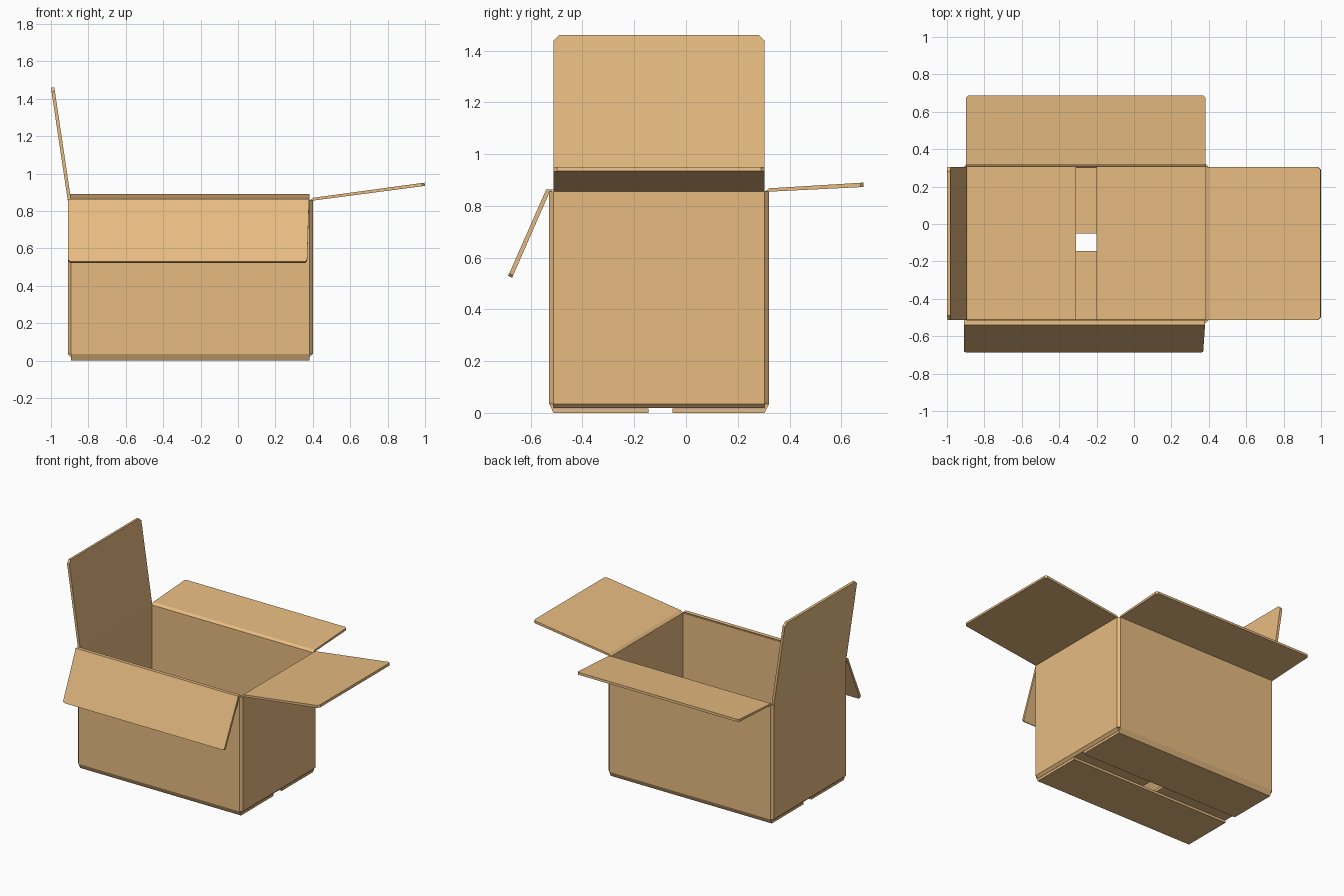
import bpy, bmesh
from mathutils import Vector

if "Cube" in bpy.data.objects:
    bpy.data.objects.remove(bpy.data.objects["Cube"])

card = bpy.data.materials.new("cardboard")
card.diffuse_color = (0.80, 0.50, 0.22, 1)
card.use_nodes = True
card.node_tree.nodes["Principled BSDF"].inputs["Base Color"].default_value = card.diffuse_color

# inside faces of the walls, sheet thickness, wall bottom and top
X0, X1, Y0, Y1 = -0.893, 0.383, -0.512, 0.304
T, ZB, ZT = 0.017, 0.035, 0.855


def finish(name, bm):
    bmesh.ops.recalc_face_normals(bm, faces=bm.faces)
    me = bpy.data.meshes.new(name)
    bm.to_mesh(me)
    bm.free()
    me.materials.append(card)
    ob = bpy.data.objects.new(name, me)
    bpy.context.collection.objects.link(ob)
    return ob


def prism(name, plan, z0, z1):
    """Extrude a plan outline from z0 to z1."""
    bm = bmesh.new()
    face = bm.faces.new([bm.verts.new((x, y, z0)) for x, y in plan])
    ext = bmesh.ops.extrude_face_region(bm, geom=[face])
    top = [v for v in ext["geom"] if isinstance(v, bmesh.types.BMVert)]
    bmesh.ops.translate(bm, verts=top, vec=(0, 0, z1 - z0))
    finish(name, bm)


def sheet(name, axis, stations):
    """Loft a folded sheet; each station is (inner pt, outer pt, start, end).
    Points are (distance, z); start/end run along the given hinge axis."""
    bm = bmesh.new()
    rings = []
    for pin, pout, s, e in stations:
        ring = []
        for p, w in ((pin, s), (pin, e), (pout, e), (pout, s)):
            co = (w, p[0], p[1]) if axis == 'X' else (p[0], w, p[1])
            ring.append(bm.verts.new(co))
        rings.append(ring)
    for a, b in zip(rings, rings[1:]):
        for i in range(4):
            j = (i + 1) % 4
            bm.faces.new((a[i], a[j], b[j], b[i]))
    bm.faces.new(rings[0])
    bm.faces.new(rings[-1])
    finish(name, bm)


def top_flap(name, axis, root, knee, tip, span, tip_span, clip):
    """Open flap: hinge on the wall top, a crease, then clipped tip corners."""
    rin, rout = map(Vector, root)
    tin, tout = map(Vector, tip)
    kin = Vector(knee)
    f = 1 - clip / (tout - rout).length
    s, e = span
    ts, te = tip_span
    sheet(name, axis, [
        (rin, rout, s, e),
        (kin, rout.lerp(tout, 0.02), s, e),
        (kin.lerp(tin, f), rout.lerp(tout, f), ts, te),
        (tin, tout, ts + clip, te - clip)])


# four walls
for name, xa, xb, ya, yb in (
        ("front_wall", X0, X1, Y0 - T, Y0), ("back_wall", X0, X1, Y1, Y1 + T),
        ("left_wall", X0 - T, X0, Y0, Y1), ("right_wall", X1, X1 + T, Y0, Y1)):
    prism(name, [(xa, ya), (xb, ya), (xb, yb), (xa, yb)], ZB, ZT)

# chamfered corner folds
for xn, x, sx in (("left", X0, -1), ("right", X1, 1)):
    for yn, y, sy in (("front", Y0, -1), ("back", Y1, 1)):
        prism(f"{yn}_{xn}_corner",
              [(x, y), (x + sx * T, y), (x, y + sy * T)], ZB, ZT)

# bottom: side flaps on the inner layer, front and back flaps below them
for name, axis, edge, sgn, end, z, span in (
        ("bottom_left_flap", 'Y', X0, -1, -0.31, 0.018, (Y0, Y1)),
        ("bottom_right_flap", 'Y', X1, 1, -0.20, 0.018, (Y0, Y1)),
        ("bottom_front_flap", 'X', Y0, -1, -0.145, 0.0, (X0, X1)),
        ("bottom_back_flap", 'X', Y1, 1, -0.052, 0.0, (X0, X1))):
    sheet(name, axis, [
        ((edge, ZB + 0.001), (edge + sgn * T, ZB), *span),
        ((edge - sgn * 0.002, z + T), (edge, z), *span),
        ((end, z + T), (end, z), *span)])

# open top flaps
top_flap("top_left_flap", 'Y', ((X0, ZT), (X0 - T, ZT)), (-0.894, 0.868),
         ((-0.982, 1.46), (-1.0, 1.458)), (Y0, Y1), (Y0, Y1), 0.022)
top_flap("top_right_flap", 'Y', ((X1, ZT), (X1 + T, ZT)), (0.400, 0.870),
         ((0.997, 0.951), (1.0, 0.934)), (Y0, Y1), (Y0, Y1), 0.014)
top_flap("top_back_flap", 'X', ((Y1, ZT), (Y1 + T, ZT)), (0.322, 0.868),
         ((0.686, 0.890), (0.687, 0.873)), (X0 - 0.005, X1), (X0 - 0.005, X1), 0.012)
top_flap("top_front_flap", 'X', ((Y0, ZT + 0.008), (Y0 - T, ZT - 0.006)), (-0.540, 0.864),
         ((-0.687, 0.530), (-0.672, 0.522)), (X0 - 0.015, X1 - 0.003), (X0 - 0.015, 0.370), 0.010)
